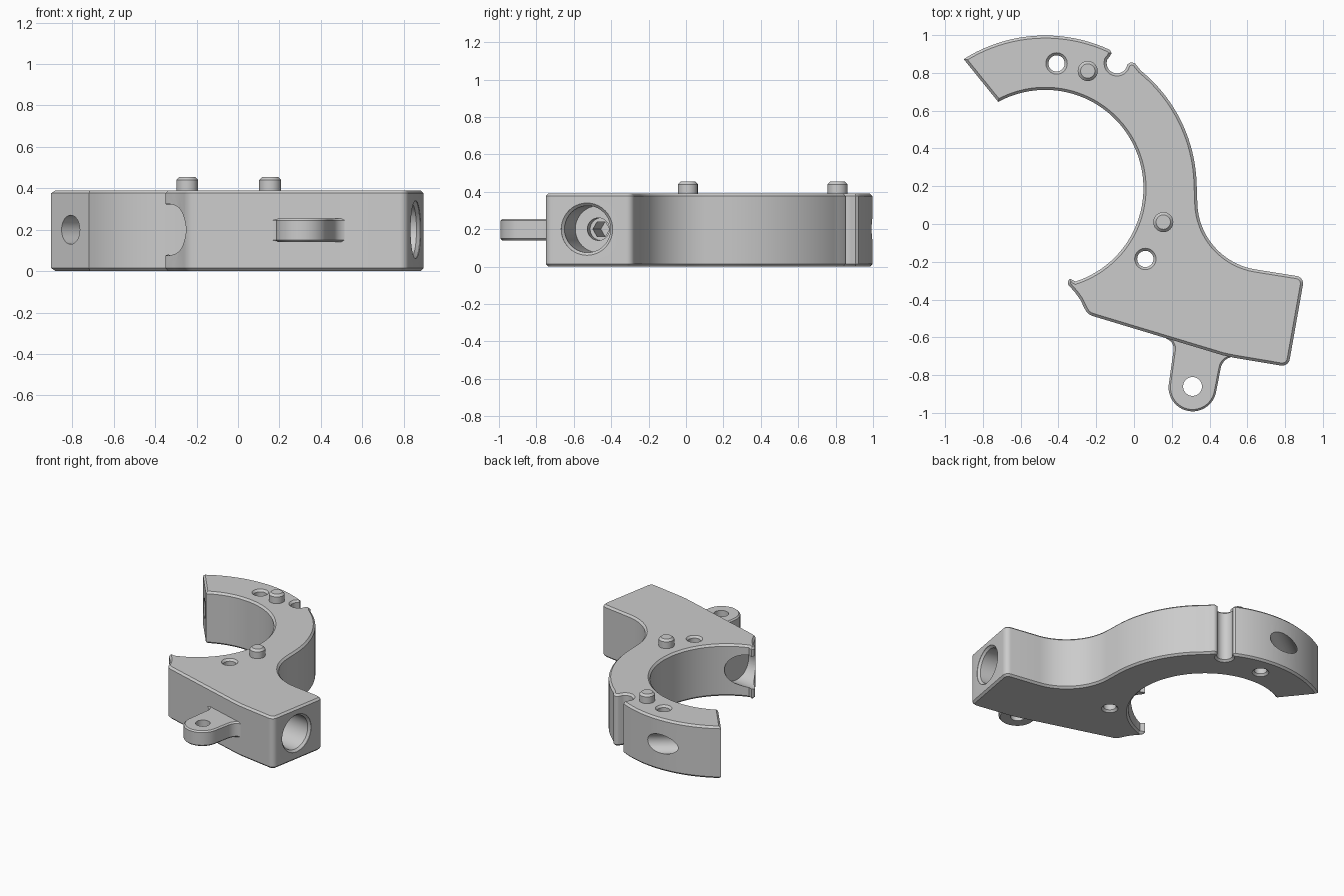
import bpy, bmesh
from math import sin, cos, pi, radians
from mathutils import Vector

if "Cube" in bpy.data.objects:
    bpy.data.objects.remove(bpy.data.objects["Cube"])

GREY = (0.6, 0.6, 0.6, 1)
mat = bpy.data.materials.new("plain grey")
mat.use_nodes = True
mat.diffuse_color = GREY
mat.node_tree.nodes["Principled BSDF"].inputs["Base Color"].default_value = GREY


def loft(name, rings):
    """Closed solid through rings of points that have equal counts."""
    bm = bmesh.new()
    rings = [[bm.verts.new(p) for p in ring] for ring in rings]
    count = len(rings[0])
    for a, b in zip(rings, rings[1:]):
        for i in range(count):
            j = (i + 1) % count
            bm.faces.new((a[i], a[j], b[j], b[i]))
    bm.faces.new(rings[0][::-1])
    bm.faces.new(rings[-1])
    if bm.calc_volume(signed=True) < 0:
        bmesh.ops.reverse_faces(bm, faces=bm.faces[:])
    mesh = bpy.data.meshes.new(name)
    bm.to_mesh(mesh)
    bm.free()
    obj = bpy.data.objects.new(name, mesh)
    bpy.context.collection.objects.link(obj)
    mesh.materials.append(mat)
    return obj


def arc(cx, cy, r, a0, a1, n):
    angles = [radians(a0 + (a1 - a0) * i / n) for i in range(n + 1)]
    return [(cx + r * cos(a), cy + r * sin(a)) for a in angles]


def inset(outline, width):
    """Shrink a counter-clockwise outline by a constant width."""
    pts = [Vector(p) for p in outline]
    result = []
    for i, p in enumerate(pts):
        d0 = (p - pts[i - 1]).normalized()
        d1 = (pts[(i + 1) % len(pts)] - p).normalized()
        n0, n1 = Vector((-d0.y, d0.x)), Vector((-d1.y, d1.x))
        result.append(p + (n0 + n1) * width / max(0.4, 1 + n0.dot(n1)))
    return result


def plate(name, outline, z0, z1, chamfer):
    """Upright plate with chamfered rims."""
    small = inset(outline, chamfer)
    levels = ((small, z0), (outline, z0 + chamfer), (outline, z1 - chamfer), (small, z1))
    return loft(name, [[(p[0], p[1], z) for p in ring] for ring, z in levels])


def turned(name, start, direction, profile, sides=40):
    """Turned solid from (distance, radius) pairs along an axis."""
    turn = Vector(direction).to_track_quat('Z', 'Y')
    return loft(name, [[Vector(start) + turn @ Vector((x, y, d))
                        for x, y in arc(0, 0, r, 0, 360 - 360 / sides, sides - 1)]
                       for d, r in profile])


def activate(obj):
    bpy.ops.object.select_all(action='DESELECT')
    obj.select_set(True)
    bpy.context.view_layer.objects.active = obj


def cut(obj, tool):
    """Subtract the tool; if a solver loses the part, try the next one."""
    for solver in ('EXACT', 'MANIFOLD'):
        backup = obj.data.copy()
        mod = obj.modifiers.new("cut", 'BOOLEAN')
        mod.operation, mod.solver, mod.object = 'DIFFERENCE', solver, tool
        activate(obj)
        bpy.ops.object.modifier_apply(modifier=mod.name)
        if len(obj.data.polygons) > 0.8 * len(backup.polygons):
            break
        obj.modifiers.clear()
        obj.data = backup
    bpy.data.objects.remove(tool)


def smooth(obj):
    activate(obj)
    bpy.ops.object.shade_smooth_by_angle(angle=radians(32))


# Hooked body: outer arc, notch, neck, block, pointed tip, inner arc
HEIGHT, MID = 0.39, 0.2
CX, CY = -0.47, 0.19
outline = arc(CX, CY, 0.808, 122.3, 65, 20)
outline += [(-0.118, 0.905), (-0.13, 0.885)]
outline += arc(-0.09, 0.852, 0.055, 160, 325, 9)
outline += arc(-0.012, 0.825, 0.03, 135, 50, 5)
outline += arc(CX, CY, 0.802, 51, 2, 20)
outline += arc(0.70, 0.12, 0.365, 180, 260, 20)
outline += arc(0.855, -0.315, 0.04, 80, -10, 6)
outline += arc(0.785, -0.71, 0.04, -10, -100, 6)
outline += [(0.53, -0.708), (0.47, -0.695)]
outline += arc(-0.2, -0.425, 0.065, 253, 205, 6)
outline += [(-0.285, -0.40), (-0.31, -0.365)]
outline += arc(-0.325, -0.31, 0.025, 215, 125, 5)
outline += arc(CX, CY, 0.52, -72, 118.6, 56)
body = plate("hooked_body", outline[::-1], 0, HEIGHT, 0.014)

# Vertical dowel holes with chamfered rims
for x, y in ((-0.41, 0.85), (0.06, -0.185)):
    cut(body, turned("dowel_cutter", (x, y, 0), (0, 0, 1),
                     [(-0.02, 0.075), (0.015, 0.043), (HEIGHT - 0.015, 0.043),
                      (HEIGHT + 0.02, 0.075)]))

# Cross hole through the end of the hook
cut(body, turned("cross_cutter", (-0.81, 0.755, MID), (0.8, 0.6, 0),
                 [(-0.2, 0.07), (0.7, 0.07)]))

# Main bore: wide entry, small step, hexagonal passage, opening at the tip
AXIS = Vector((-0.985, 0.17, 0))
ENTRY = Vector((0.86, -0.53, MID))
cut(body, turned("bore_cutter", ENTRY, AXIS,
                 [(-0.1, 0.14), (0.005, 0.14), (0.02, 0.125), (0.36, 0.125),
                  (0.362, 0.06), (0.45, 0.06)]))
cut(body, turned("hex_cutter", ENTRY, AXIS, [(0.43, 0.045), (0.7, 0.045)], 6))
cut(body, turned("tip_cutter", ENTRY, AXIS, [(1.04, 0.125), (1.4, 0.125)], 48))
smooth(body)

# Mounting lug with an eye
lug_outline = [(0.15, -0.56)]
lug_outline += arc(0.155, -0.66, 0.055, 75, -5, 6)
lug_outline += arc(0.31, -0.865, 0.127, 172, 350, 24)
lug_outline += arc(0.53, -0.775, 0.072, 172, 90, 6)
lug_outline += [(0.53, -0.66)]
lug = plate("mounting_lug", lug_outline, 0.14, 0.255, 0.01)
cut(lug, turned("eye_cutter", (0.31, -0.86, 0), (0, 0, 1), [(0, 0.05), (0.4, 0.05)]))
smooth(lug)

# Locating pegs
for label, x, y in (("upper", -0.245, 0.81), ("lower", 0.155, 0.01)):
    smooth(turned(label + "_peg", (x, y, HEIGHT), (0, 0, 1),
                  [(-0.03, 0.053), (0.05, 0.053), (0.065, 0.038)]))
